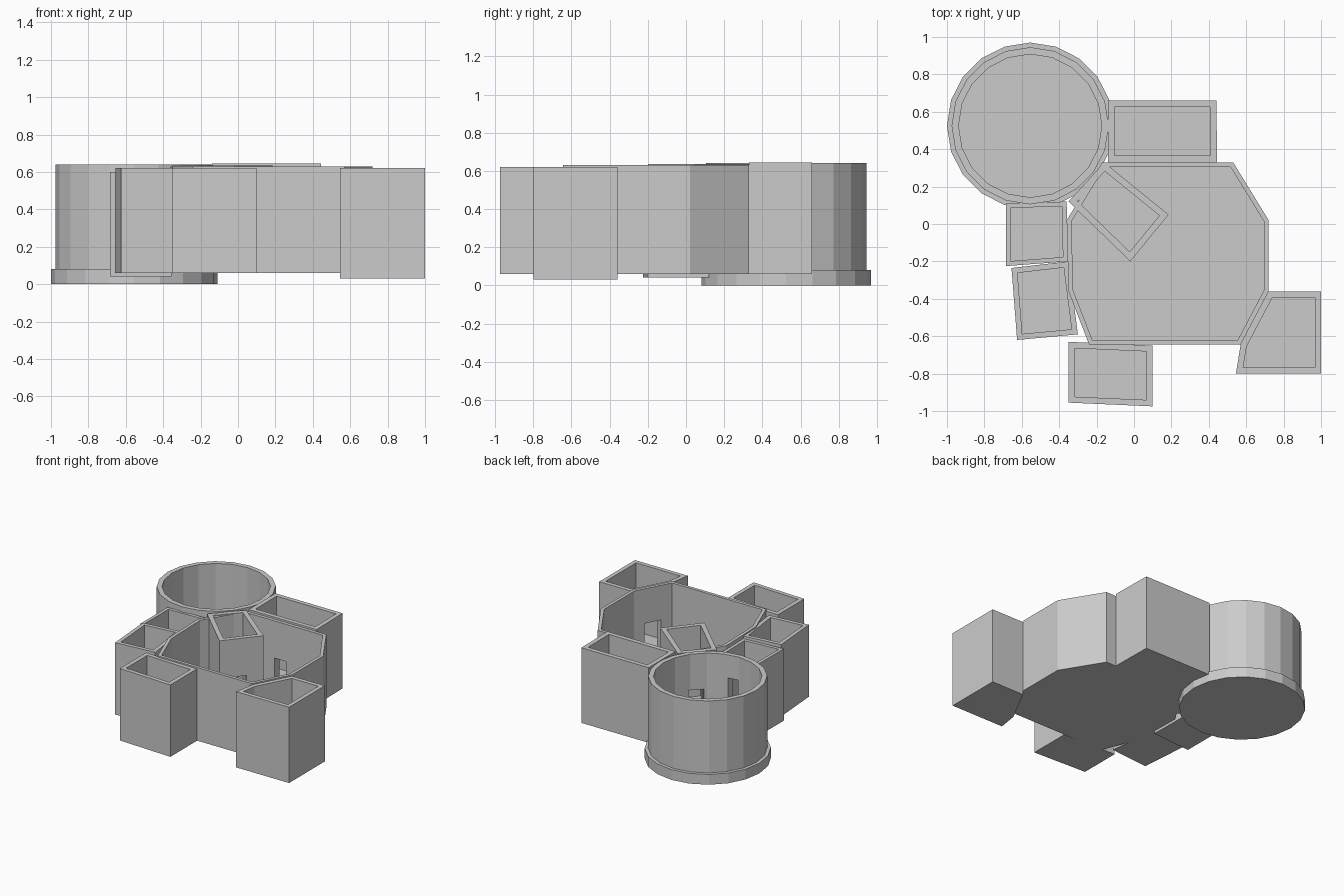
import bpy, bmesh, math
from mathutils import Vector, Matrix

cube = bpy.data.objects.get("Cube")
if cube:
    bpy.data.objects.remove(cube)

stone = bpy.data.materials.new("plain grey")
stone.use_nodes = True
stone.diffuse_color = (0.6, 0.6, 0.6, 1)
stone.node_tree.nodes["Principled BSDF"].inputs["Base Color"].default_value = (0.6, 0.6, 0.6, 1)


def make(name, bm):
    bmesh.ops.recalc_face_normals(bm, faces=bm.faces)
    mesh = bpy.data.meshes.new(name)
    bm.to_mesh(mesh)
    bm.free()
    mesh.materials.append(stone)
    obj = bpy.data.objects.new(name, mesh)
    bpy.context.collection.objects.link(obj)
    return obj


def inset(points, t):
    """Mitred inward offset of a clockwise outline."""
    pts = [Vector(p) for p in points]
    result = []
    for i, p in enumerate(pts):
        a = (p - pts[i - 1]).normalized()
        b = (pts[(i + 1) % len(pts)] - p).normalized()
        na, nb = Vector((a.y, -a.x)), Vector((b.y, -b.x))
        result.append(p + (na + nb) * t / (1 + na.dot(nb)))
    return result


def room(name, outline, bottom, top, wall, floor=0.085):
    """Open-topped room: outer wall, rim, inner wall and floor."""
    bm = bmesh.new()
    inner = inset(outline, wall)
    loops = [[bm.verts.new((p[0], p[1], z)) for p in ring] for ring, z in
             ((outline, bottom), (outline, top), (inner, top), (inner, floor))]
    n = len(outline)
    for lo, hi in zip(loops, loops[1:]):
        for i in range(n):
            j = (i + 1) % n
            bm.faces.new((lo[i], lo[j], hi[j], hi[i]))
    bm.faces.new(loops[0])
    bm.faces.new(loops[-1])
    return make(name, bm)


def circle(radius, count=20):
    return [(-0.555 + radius * math.cos(math.tau * i / count),
             0.525 - radius * math.sin(math.tau * i / count)) for i in range(count)]


def doorway(x, y, angle, width, depth, top, rooms):
    """Cut an opening through the walls of the given rooms."""
    bm = bmesh.new()
    bmesh.ops.create_cube(bm, size=1)
    low = 0.087
    bmesh.ops.scale(bm, vec=(depth, width, top - low), verts=bm.verts)
    bmesh.ops.rotate(bm, matrix=Matrix.Rotation(math.radians(angle), 3, "Z"), verts=bm.verts)
    bmesh.ops.translate(bm, vec=(x, y, (top + low) / 2), verts=bm.verts)
    cutter = make("door_cutter", bm)
    for obj in rooms:
        mod = obj.modifiers.new("door", "BOOLEAN")
        mod.operation, mod.solver, mod.object = "DIFFERENCE", "EXACT", cutter
        graph = bpy.context.evaluated_depsgraph_get()
        mesh = bpy.data.meshes.new_from_object(obj.evaluated_get(graph))
        obj.modifiers.clear()
        obj.data = mesh
    bpy.data.objects.remove(cutter)


# Central hall
hall = room("main_hall", [(-0.17, 0.33), (0.53, 0.33), (0.72, 0.02), (0.72, -0.36),
            (0.57, -0.645), (-0.24, -0.645), (-0.35, -0.36), (-0.36, 0.02)], 0.06, 0.63, 0.025)

# Round room on its wider plinth
bm = bmesh.new()
base = bm.faces.new([bm.verts.new((x, y, 0)) for x, y in circle(0.445)])
lift = bmesh.ops.extrude_face_region(bm, geom=[base], use_keep_orig=True)["geom"]
bmesh.ops.translate(bm, vec=(0, 0, 0.08),
                    verts=[v for v in lift if isinstance(v, bmesh.types.BMVert)])
make("round_plinth", bm)
tower = room("round_room", circle(0.42), 0.07, 0.64, 0.037)

# Side rooms around the hall
north = room("back_room", [(-0.14, 0.66), (0.44, 0.66), (0.445, 0.33), (-0.14, 0.33)],
             0.06, 0.645, 0.035)
west = room("side_room", [(-0.685, 0.11), (-0.36, 0.12), (-0.355, -0.2), (-0.685, -0.225)],
            0.04, 0.6, 0.025)
southwest = room("tilted_side_room", [(-0.655, -0.235), (-0.35, -0.2), (-0.3, -0.59),
                 (-0.625, -0.62)], 0.06, 0.62, 0.03)
south = room("front_room", [(-0.35, -0.63), (0.1, -0.65), (0.1, -0.975), (-0.35, -0.955)],
             0.06, 0.62, 0.033)
corner = room("corner_room", [(0.72, -0.36), (1, -0.36), (1, -0.8), (0.545, -0.8),
              (0.57, -0.645)], 0.03, 0.62, 0.033)
closet = room("inner_room", [(-0.35, 0.12), (-0.16, 0.33), (0.185, 0.05), (-0.02, -0.2)],
              0.06, 0.635, 0.035)

# Doorways
doorway(0.085, -0.075, -40, 0.07, 0.12, 0.34, [closet])
doorway(0.635, -0.49, -28, 0.13, 0.14, 0.36, [hall, corner])
doorway(-0.25, 0.245, -42, 0.11, 0.2, 0.36, [tower, closet, hall])
doorway(-0.51, 0.11, 90, 0.08, 0.13, 0.46, [tower, west])
doorway(0.15, 0.33, 90, 0.1, 0.12, 0.34, [hall, north])
doorway(-0.1, -0.645, 90, 0.1, 0.12, 0.34, [hall, south])
doorway(-0.5, -0.22, 90, 0.1, 0.12, 0.34, [west, southwest])
